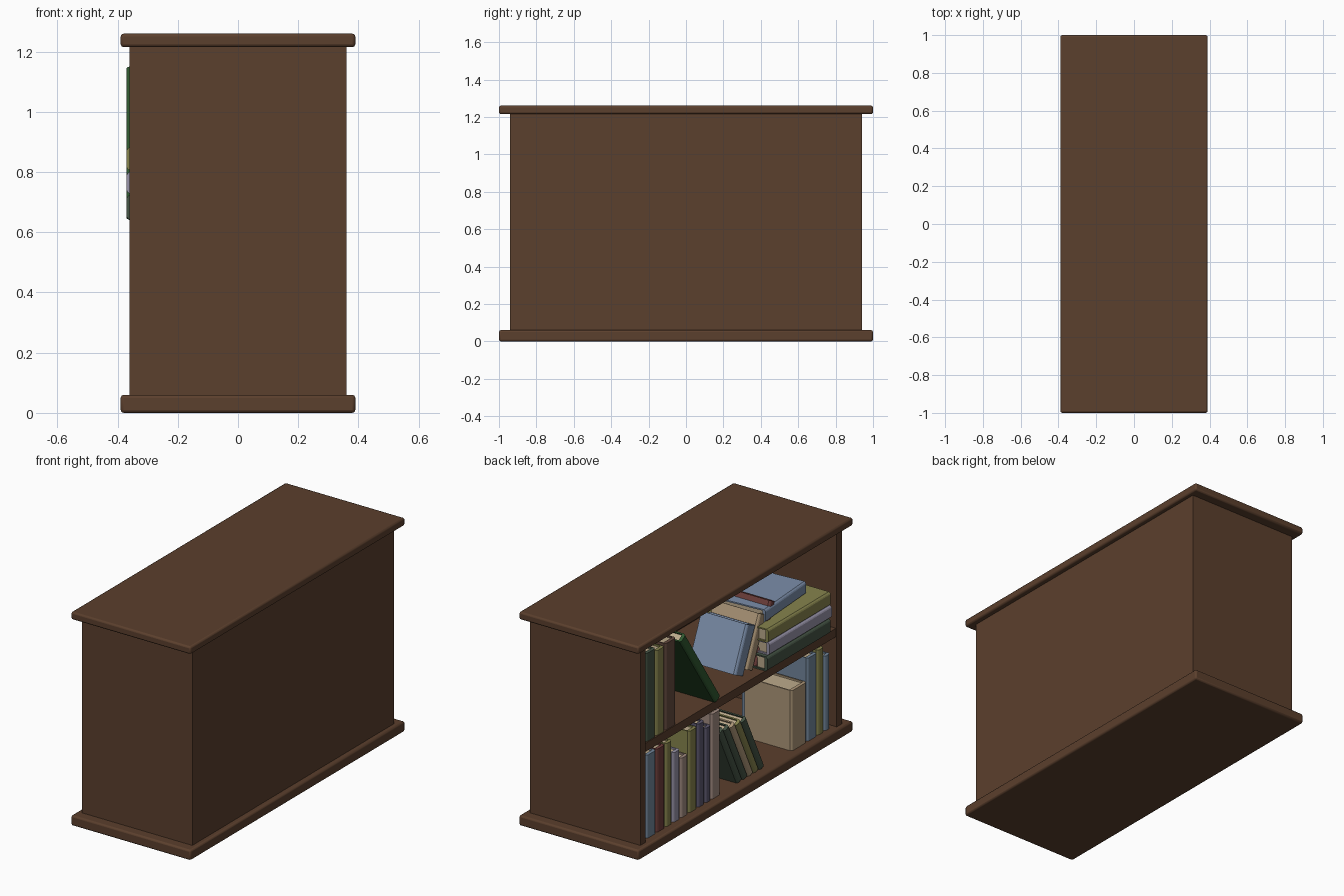
import bpy, bmesh
from math import radians, sin
from mathutils import Matrix

if "Cube" in bpy.data.objects:
    bpy.data.objects.remove(bpy.data.objects["Cube"])

# Colours
COL = {
    "wood": (0.105, 0.05, 0.026), "paper": (0.5, 0.4, 0.26),
    "blue": (0.2, 0.27, 0.4), "steel": (0.17, 0.24, 0.33),
    "red": (0.16, 0.05, 0.045), "olive": (0.24, 0.23, 0.075),
    "lavender": (0.32, 0.3, 0.4), "pink": (0.36, 0.26, 0.22),
    "plum": (0.11, 0.1, 0.16), "tan": (0.42, 0.31, 0.19),
    "green": (0.03, 0.1, 0.03), "moss": (0.06, 0.09, 0.06),
    "brown": (0.13, 0.07, 0.05),
}
MATS = {}
for key, rgb in COL.items():
    MATS[key] = bpy.data.materials.new(key)
    MATS[key].diffuse_color = (*rgb, 1)


def finish(name, bm, mats):
    bmesh.ops.recalc_face_normals(bm, faces=bm.faces)
    me = bpy.data.meshes.new(name)
    bm.to_mesh(me)
    bm.free()
    for m in mats:
        me.materials.append(MATS[m])
    ob = bpy.data.objects.new(name, me)
    bpy.context.collection.objects.link(ob)
    return ob


def add_box(bm, lo, hi, mat=0):
    size = [b - a for a, b in zip(lo, hi)]
    mid = [(a + b) / 2 for a, b in zip(lo, hi)]
    vs = bmesh.ops.create_cube(bm, size=1, matrix=Matrix.Translation(mid) @ Matrix.Diagonal((*size, 1)))["verts"]
    for f in {f for v in vs for f in v.link_faces}:
        f.material_index = mat


def board(name, lo, hi, bevel=0.0):
    bm = bmesh.new()
    add_box(bm, lo, hi)
    ob = finish(name, bm, ["wood"])
    if bevel:
        mod = ob.modifiers.new("bevel", "BEVEL")
        mod.width, mod.segments = bevel, 2
        bpy.context.view_layer.objects.active = ob
        ob.select_set(True)
        bpy.ops.object.shade_smooth_by_angle()
        ob.select_set(False)


# Bookcase, open towards -x
board("base_board", (-.39, -1, 0), (.39, 1, .06), .01)
board("top_board", (-.39, -1, 1.215), (.39, 1, 1.26), .01)
for side, s in (("left", 1), ("right", -1)):
    ys = sorted((s * .89, s * .94))
    board(side + "_end_panel", (-.36, ys[0], .055), (.36, ys[1], 1.22))
board("back_panel", (.32, -.89, .055), (.36, .89, 1.22))
board("middle_shelf", (-.355, -.89, .59), (.32, .89, .64))

count = 0


def book(color, u, t, h, d=.43, x=-.34, z=.06, lean=0, yaw=0):
    """Book with spine towards -x; u = distance from the +y end, lean about x in degrees."""
    global count
    count += 1
    bm = bmesh.new()
    c = min(.008, t * .2)      # cover thickness
    r = min(.012, t * .3)      # rounded spine
    prof = [(d, 0), (r, 0), (r * .3, -r * .5), (0, -r), (0, r - t), (r * .3, r * .5 - t),
            (r, -t), (d, -t), (d, c - t), (r + c, c - t), (r + c, -c), (d, -c)]
    face = bm.faces.new([bm.verts.new((a, b, 0)) for a, b in prof])
    ext = bmesh.ops.extrude_face_region(bm, geom=[face])["geom"]
    bmesh.ops.translate(bm, vec=(0, 0, h), verts=[v for v in ext if isinstance(v, bmesh.types.BMVert)])
    # page block
    add_box(bm, (r + c, c - t, .01), (d - .012, -c, h - .01), 1)
    ob = finish(f"book_{count:02d}", bm, [color, "paper"])
    a = radians(lean)
    ob.matrix_world = (Matrix.Translation((x, 1 - u, z + max(0, t * sin(a))))
                       @ Matrix.Rotation(radians(yaw), 4, 'Z') @ Matrix.Rotation(a, 4, 'X'))


# Lower row, upright books
for color, u0, u1, h, d in [
    ("steel", .15, .238, .49, .43), ("red", .245, .32, .49, .43), ("olive", .33, .387, .49, .43),
    ("lavender", .396, .46, .41, .32), ("pink", .47, .535, .35, .3), ("olive", .545, .62, .48, .43),
    ("plum", .63, .69, .49, .43), ("plum", .7, .75, .44, .4), ("pink", .755, .84, .5, .43),
    ("tan", 1.5, 1.64, .355, .31), ("steel", 1.65, 1.735, .49, .43),
    ("olive", 1.745, 1.8, .5, .43), ("steel", 1.81, 1.86, .44, .4),
]:
    book(color, u0, u1 - u0, h, d)

# Lower row, thin leaning books
for i, color in enumerate(("moss", "moss", "tan", "olive", "moss")):
    book(color, 1.0 + i * .052, .045, .40 - .005 * i, .3, lean=-26)

# Upper row, upright books and one large leaning book
for color, u0, u1, h in [("moss", .13, .22, .52), ("olive", .226, .3, .5), ("brown", .31, .41, .51)]:
    book(color, u0, u1 - u0, h, .43, -.35, .64)
book("green", .75, .055, .58, .45, -.37, .64, lean=-34)

# Upper row, books leaning on the stack
for color, u, t, h in [("blue", 1.03, .09, .28), ("tan", 1.135, .07, .31), ("red", 1.215, .05, .36)]:
    book(color, u, t, h, .3, -.3, .64, lean=24)

# Upper row, stack of lying books
for color, u, t, h, d, x, z, yaw in [
    ("moss", 1.23, .085, .59, .46, -.37, .64, 0),
    ("lavender", 1.25, .075, .58, .45, -.37, .727, 0),
    ("olive", 1.24, .08, .58, .45, -.37, .804, 0),
    ("blue", 1.3, .075, .42, .32, -.31, .886, 4),
]:
    book(color, u, t, h, d, x, z, lean=90, yaw=yaw)

for m in bpy.data.materials:
    if m.users and not m.is_grease_pencil:
        m.use_nodes = True
        m.node_tree.nodes["Principled BSDF"].inputs["Base Color"].default_value = m.diffuse_color
